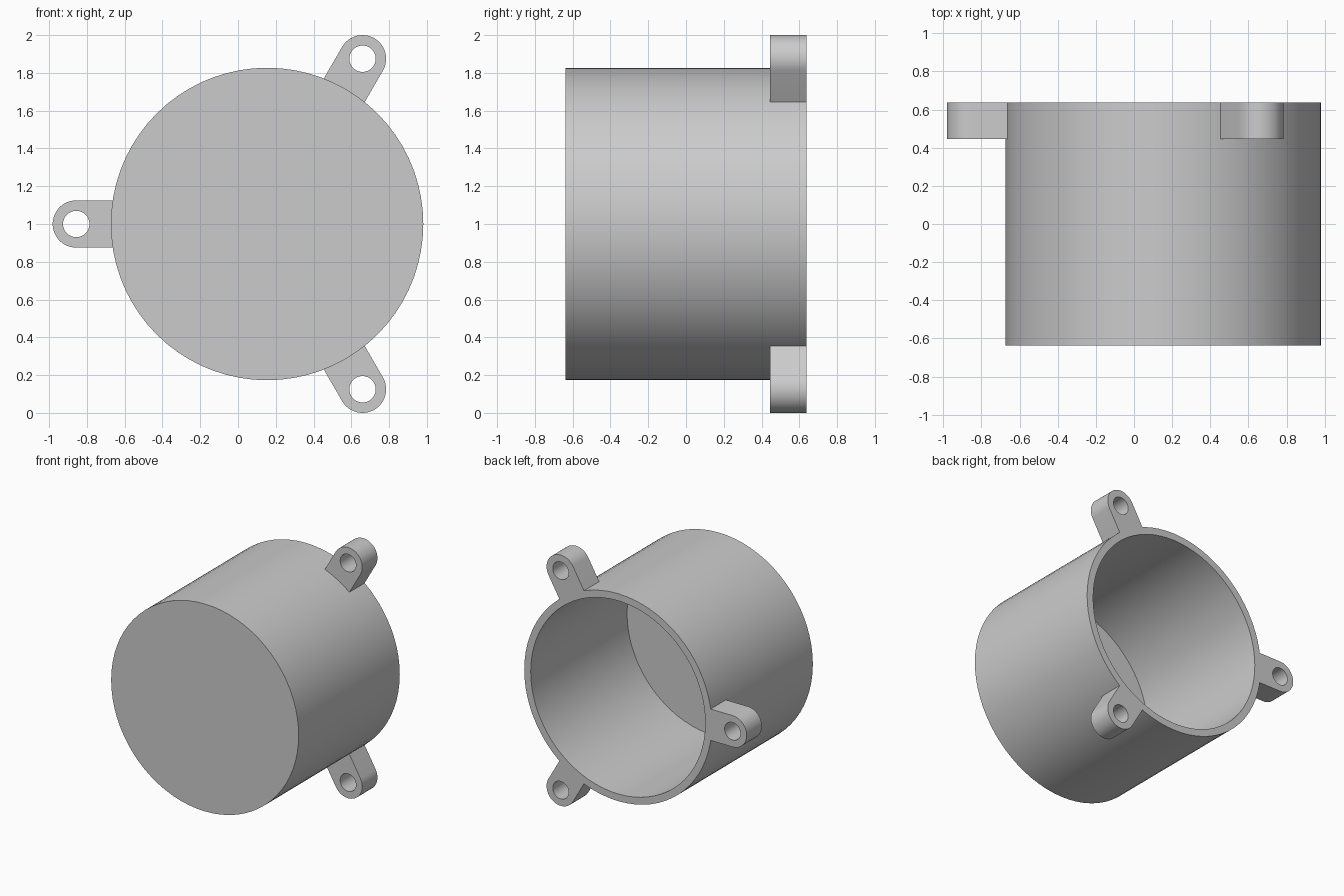
import bpy, bmesh
from math import sin, cos, pi, radians, asin, sqrt

if "Cube" in bpy.data.objects:
    bpy.data.objects.remove(bpy.data.objects["Cube"])

CX, CZ = 0.154, 1.0            # cup axis
R, R_IN = 0.827, 0.77          # outer and inner radius
Y0, Y1, FLOOR = -0.637, 0.637, 0.06
EAR_D, EAR_R, HOLE_R = 1.0104, 0.125, 0.07
EAR_Y = 0.445
SEG = 72


def smooth(obj):
    bpy.ops.object.select_all(action='DESELECT')
    obj.select_set(True)
    bpy.context.view_layer.objects.active = obj
    bpy.ops.object.shade_smooth_by_angle(angle=radians(30))


# Cup: closed front, open back
def make_cup():
    bm = bmesh.new()
    rings = []
    for r, y in [(R, Y0), (R, Y1), (R_IN, Y1), (R_IN, Y0 + FLOOR)]:
        rings.append([bm.verts.new((CX + r * cos(2 * pi * i / SEG), y,
                                    CZ + r * sin(2 * pi * i / SEG)))
                      for i in range(SEG)])
    for a, b in zip(rings, rings[1:]):
        for i in range(SEG):
            j = (i + 1) % SEG
            bm.faces.new((a[i], a[j], b[j], b[i]))
    bm.faces.new(rings[0])
    bm.faces.new(rings[-1])
    bmesh.ops.recalc_face_normals(bm, faces=bm.faces)
    mesh = bpy.data.meshes.new("cup_body")
    bm.to_mesh(mesh)
    bm.free()
    obj = bpy.data.objects.new("cup_body", mesh)
    bpy.context.collection.objects.link(obj)
    smooth(obj)


def add_loop(curve, pts):
    s = curve.splines.new('POLY')
    s.points.add(len(pts) - 1)
    for p, (x, y) in zip(s.points, pts):
        p.co = (x, y, 0, 1)
    s.use_cyclic_u = True


# Screw ear: rounded tab with a hole, its root following the cup wall
def make_ear(name, angle):
    root_r = R - 0.002
    half = asin(EAR_R / root_r)
    outline = [(EAR_D + EAR_R * cos(t), EAR_R * sin(t))
               for t in (-pi / 2 + pi * i / 24 for i in range(25))]
    outline += [(root_r * cos(t), root_r * sin(t))
                for t in (half - 2 * half * i / 6 for i in range(7))]
    hole = [(EAR_D + HOLE_R * cos(2 * pi * i / 32), HOLE_R * sin(2 * pi * i / 32))
            for i in range(32)]
    curve = bpy.data.curves.new(name, 'CURVE')
    curve.dimensions = '2D'
    curve.fill_mode = 'BOTH'
    curve.extrude = (Y1 - EAR_Y) / 2
    ca, sa = cos(angle), sin(angle)
    for loop in (outline, hole):
        add_loop(curve, [(x * ca - y * sa, x * sa + y * ca) for x, y in loop])
    obj = bpy.data.objects.new(name, curve)
    obj.location = (CX, (Y1 + EAR_Y) / 2, CZ)
    obj.rotation_euler = (pi / 2, 0, 0)
    bpy.context.collection.objects.link(obj)
    bpy.ops.object.select_all(action='DESELECT')
    obj.select_set(True)
    bpy.context.view_layer.objects.active = obj
    bpy.ops.object.convert(target='MESH')
    obj = bpy.context.view_layer.objects.active
    # Weld caps to sides
    bm = bmesh.new()
    bm.from_mesh(obj.data)
    bmesh.ops.remove_doubles(bm, verts=bm.verts, dist=0.0005)
    bmesh.ops.recalc_face_normals(bm, faces=bm.faces)
    bm.to_mesh(obj.data)
    bm.free()
    smooth(obj)


make_cup()
for name, deg in (("ear_left", 180), ("ear_upper_right", 60), ("ear_lower_right", -60)):
    make_ear(name, radians(deg))
